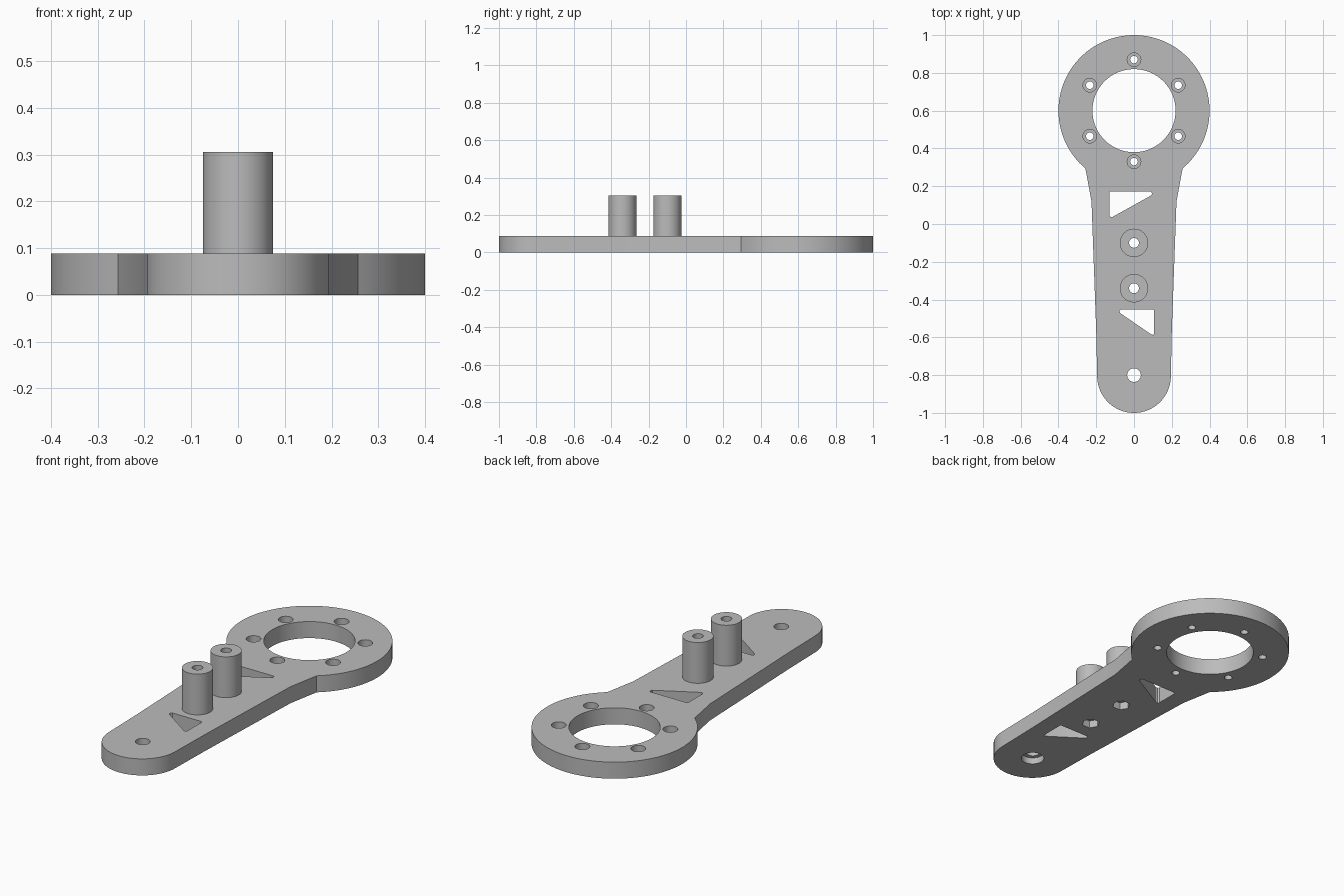
import bpy
import bmesh
from math import sin, cos, pi, radians

if "Cube" in bpy.data.objects:
    bpy.data.objects.remove(bpy.data.objects["Cube"], do_unlink=True)

THICK = 0.088
POST_TOP = 0.305
RING_Y = 0.6
POSTS_Y = (-0.1, -0.34)
PIVOT_Y = -0.805

grey = bpy.data.materials.new("plain grey")
grey.use_nodes = True
grey.diffuse_color = (0.5, 0.5, 0.5, 1)
grey.node_tree.nodes["Principled BSDF"].inputs["Base Color"].default_value = (0.5, 0.5, 0.5, 1)


def arc(x, y, r, start, end, steps):
    angles = [radians(start + (end - start) * i / steps) for i in range(steps + 1)]
    return [(x + r * cos(a), y + r * sin(a)) for a in angles]


def circle(x, y, r, sides=48):
    return arc(x, y, r, 0, 360, sides)[:-1]


def solid(name, prisms):
    """Make one object from prisms given as (outline, bottom, top)."""
    bm = bmesh.new()
    for outline, low, high in prisms:
        face = bm.faces.new([bm.verts.new((x, y, low)) for x, y in outline])
        up = bmesh.ops.extrude_face_region(bm, geom=[face])["geom"]
        verts = [v for v in up if isinstance(v, bmesh.types.BMVert)]
        bmesh.ops.translate(bm, verts=verts, vec=(0, 0, high - low))
    bmesh.ops.recalc_face_normals(bm, faces=bm.faces)
    mesh = bpy.data.meshes.new(name)
    bm.to_mesh(mesh)
    bm.free()
    mesh.materials.append(grey)
    obj = bpy.data.objects.new(name, mesh)
    bpy.context.collection.objects.link(obj)
    return obj


def activate(obj):
    bpy.ops.object.select_all(action="DESELECT")
    obj.select_set(True)
    bpy.context.view_layer.objects.active = obj


def cut(obj, cutter):
    activate(obj)
    mod = obj.modifiers.new("cut", "BOOLEAN")
    mod.operation = "DIFFERENCE"
    mod.solver = "EXACT"
    mod.object = cutter
    bpy.ops.object.modifier_apply(modifier=mod.name)


# Arm plate outline: ring head, tapering sides and rounded tip
side = [(0.2, -0.57), (0.225, 0.12)]
outline = arc(0, RING_Y, 0.4, -50, 230, 96)
outline += [(-x, y) for x, y in reversed(side)]
outline += arc(0, PIVOT_Y, 0.195, 180, 360, 48)
outline += side
plate = solid("arm_plate", [(outline, 0, THICK)])

# Two standoff posts, slightly sunk into the plate
posts = [solid(f"standoff_post_{i + 1}", [(circle(0, y, 0.075), 0.06, POST_TOP)])
         for i, y in enumerate(POSTS_Y)]

# Through holes and triangular windows with blunted corners
bolts = [(0.27 * cos(a), RING_Y + 0.27 * sin(a))
         for a in (pi / 6 + k * pi / 3 for k in range(6))]
upper_window = [(-0.13, 0.045), (-0.125, 0.038), (-0.113, 0.038), (0.092, 0.152),
                (0.096, 0.162), (0.09, 0.172), (-0.125, 0.172), (-0.13, 0.167)]
lower_window = [(0.107, -0.58), (0.102, -0.587), (0.092, -0.585), (-0.073, -0.472),
                (-0.078, -0.461), (-0.07, -0.452), (0.102, -0.452), (0.107, -0.457)]
shapes = [circle(0, RING_Y, 0.22, 96), circle(0, PIVOT_Y + 0.005, 0.036),
          upper_window, lower_window]
shapes += [circle(x, y, 0.02, 24) for x, y in bolts]
shapes += [circle(0, y, 0.026, 32) for y in POSTS_Y]
through = solid("through_cutter", [(s, -0.1, 0.5) for s in shapes])

# Bolt head recesses above, nut pockets and pivot recess below
recesses = [(circle(x, y, 0.036, 32), THICK / 2, 0.2) for x, y in bolts]
recesses += [(circle(0, y, 0.045, 6), -0.1, 0.04) for y in POSTS_Y]
recesses.append((circle(0, PIVOT_Y + 0.005, 0.057), -0.1, 0.035))
pockets = solid("pocket_cutter", recesses)

cut(plate, through)
cut(plate, pockets)
for post in posts:
    cut(post, through)
for helper in (through, pockets):
    bpy.data.objects.remove(helper, do_unlink=True)

# Smooth curved walls, crisp rims
for obj in [plate] + posts:
    activate(obj)
    bpy.ops.object.shade_smooth_by_angle(angle=radians(25))
